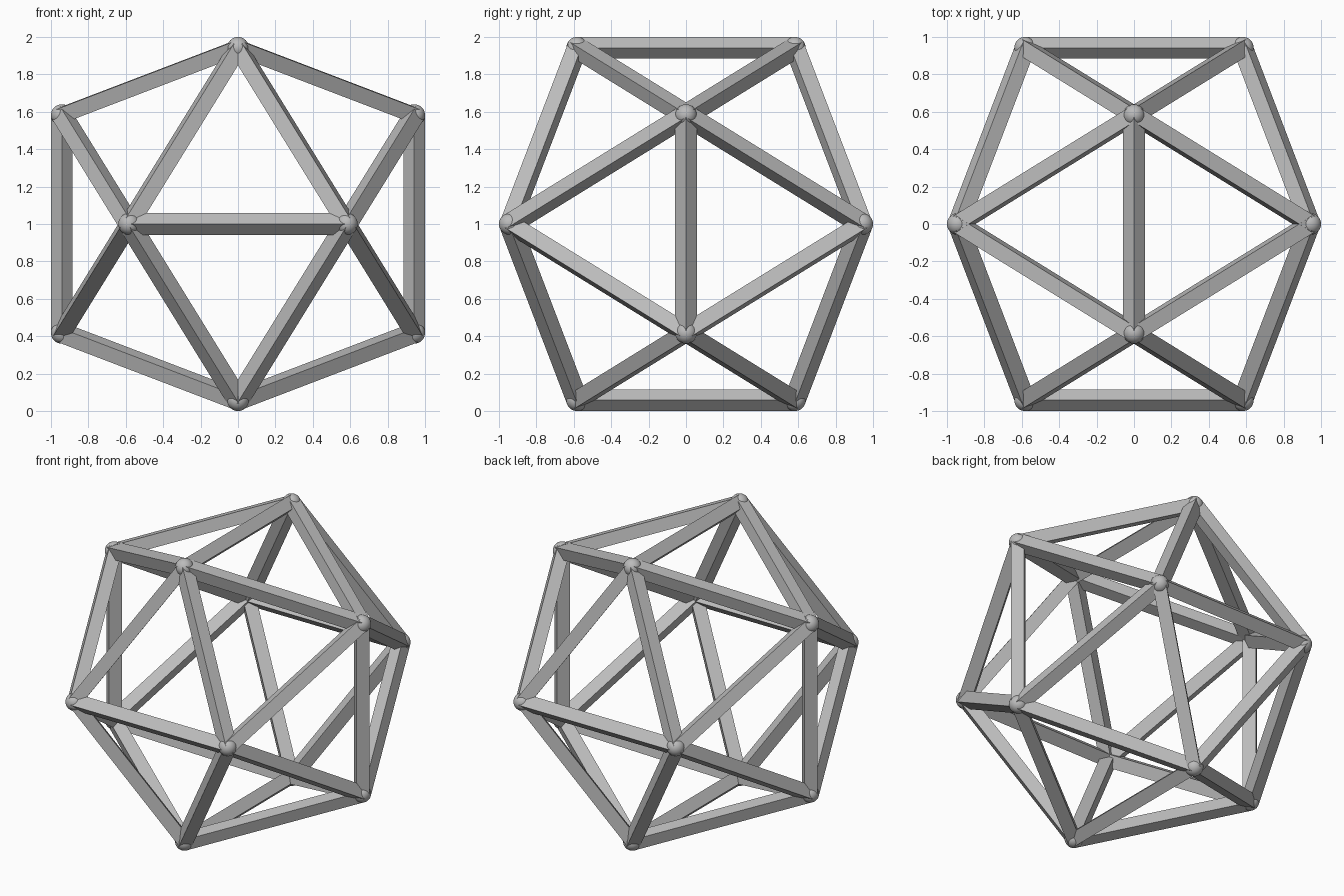
import bpy
import bmesh
from itertools import combinations
from mathutils import Vector, Matrix

if "Cube" in bpy.data.objects:
    bpy.data.objects.remove(bpy.data.objects["Cube"])

PHI = (1 + 5 ** 0.5) / 2
SIDE = 1 / (PHI + 0.1)      # half the edge length
RADIUS = 0.1 * SIDE         # struts and joints alike

grey = bpy.data.materials.new("grey")
grey.use_nodes = True
colour = (0.5, 0.5, 0.5, 1)
grey.diffuse_color = colour
grey.node_tree.nodes["Principled BSDF"].inputs["Base Color"].default_value = colour


def add_object(name, bm, smooth=False):
    mesh = bpy.data.meshes.new(name)
    for face in bm.faces:
        face.smooth = smooth
    bm.to_mesh(mesh)
    bm.free()
    mesh.materials.append(grey)
    obj = bpy.data.objects.new(name, mesh)
    bpy.context.collection.objects.link(obj)


# Twelve corners: three crossed golden rectangles
signs = [(a, b) for a in (-1, 1) for b in (-1, 1)]
corners = [Vector((0, a, b * PHI)) for a, b in signs]
corners += [Vector((a, b * PHI, 0)) for a, b in signs]
corners += [Vector((a * PHI, 0, b)) for a, b in signs]
corners = [c * SIDE + Vector((0, 0, 1)) for c in corners]

# Ball joints
bm = bmesh.new()
for corner in corners:
    bmesh.ops.create_uvsphere(bm, u_segments=32, v_segments=16, radius=RADIUS,
                              matrix=Matrix.Translation(corner))
add_object("ball_joints", bm, smooth=True)

# Square struts along every edge
up = Vector((0, 0, 1))
bm = bmesh.new()
for start, end in combinations(corners, 2):
    span = end - start
    if span.length > 2.1 * SIDE:
        continue
    turn = up.rotation_difference(span).to_matrix().to_4x4()
    bmesh.ops.create_cone(bm, cap_ends=True, segments=4, radius1=RADIUS,
                          radius2=RADIUS, depth=span.length,
                          matrix=Matrix.Translation((start + end) / 2) @ turn)
add_object("struts", bm)
